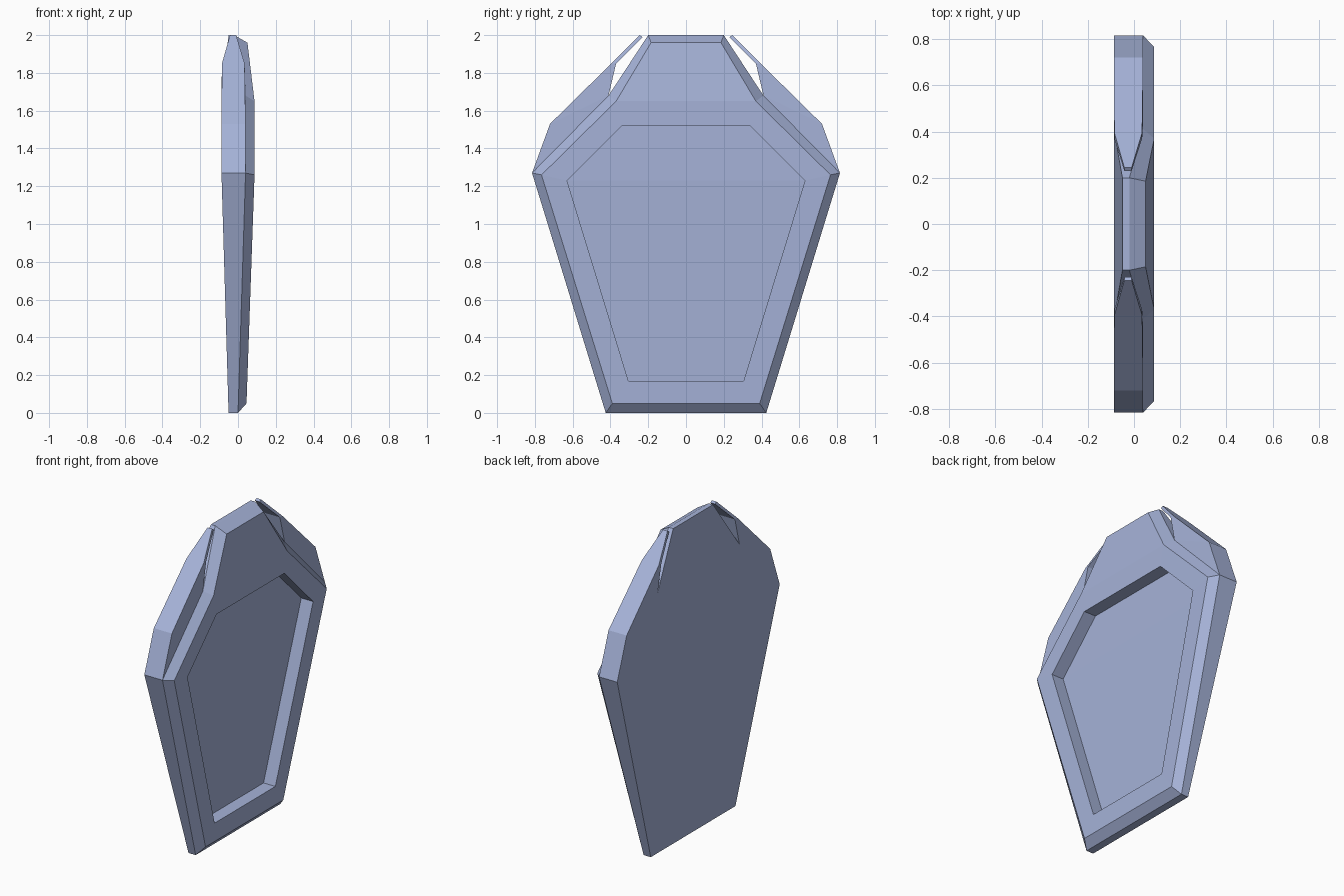
import bpy
import bmesh

if "Cube" in bpy.data.objects:
    bpy.data.objects.remove(bpy.data.objects["Cube"])

steel = bpy.data.materials.new("blue grey steel")
steel.diffuse_color = (0.38, 0.45, 0.69, 1)
steel.use_nodes = True
steel.node_tree.nodes["Principled BSDF"].inputs["Base Color"].default_value = steel.diffuse_color


def build(name, verts, faces):
    """Make a flat-shaded object from points and face index loops."""
    mesh = bpy.data.meshes.new(name)
    mesh.from_pydata(verts, [], faces)
    bm = bmesh.new()
    bm.from_mesh(mesh)
    bmesh.ops.remove_doubles(bm, verts=bm.verts, dist=1e-5)
    bmesh.ops.recalc_face_normals(bm, faces=bm.faces)
    bm.to_mesh(mesh)
    bm.free()
    mesh.materials.append(steel)
    obj = bpy.data.objects.new(name, mesh)
    bpy.context.collection.objects.link(obj)
    return obj


# Half profiles (x, y, z) from bottom to top, one per ring of the shield
back = [(-.05, .425, 0), (-.0875, .815, 1.27), (-.0875, .41, 1.68), (-.05, .20, 2)]
edge = [(0, .425, 0), (.04, .815, 1.27), (.04, .41, 1.68), (-.02, .20, 2)]
face = [(.045, .39, .05), (.0875, .765, 1.26), (.0875, .37, 1.65), (.05, .185, 1.96)]
rim = [(.049, .305, .17), (.0865, .63, 1.23), (.0875, .34, 1.52)]
floor = [(x - .083, y, z) for x, y, z in rim]

verts, faces = [], []


def quad(*pts):
    faces.append(range(len(verts), len(verts) + len(pts)))
    verts.extend(pts)


def flip(p):
    return (p[0], -p[1], p[2])


def across(p, q):
    """Face spanning the width between two mirrored levels."""
    quad(p, q, flip(q), flip(p))


def band(a, b, steps):
    """Strip joining two rings, on both sides."""
    for i in steps:
        pts = (a[i], a[i + 1], b[i + 1], b[i])
        quad(*pts)
        quad(*[flip(p) for p in pts])


# Shield body: back, rim wall, bevel, front border, recessed panel
for i in range(3):
    across(back[i], back[i + 1])
band(back, edge, (0, 2))          # the upper shoulders join the wings
band(edge, face, range(3))
band(face, rim, range(2))
band(rim, floor, range(2))
for a, b in ((back, edge), (edge, face), (face, rim), (rim, floor)):
    across(a[0], b[0])
across(back[3], edge[3])
across(edge[3], face[3])
across(face[3], face[2])
across(face[2], rim[2])
across(rim[2], floor[2])
across(floor[0], floor[1])
across(floor[1], floor[2])
build("shield_body", verts, faces)

# Shoulder wings with pointed tips: y, z, back x, front x
wing = [(.815, 1.27, -.0875, .04), (.72, 1.53, -.0875, .04),
        (.395, 1.85, -.085, .035), (.245, 2.0, -.042, -.01),
        (.23, 1.99, -.042, -.01), (.37, 1.85, -.085, .035),
        (.41, 1.68, -.0875, .04)]
n = len(wing)
for side, name in ((1, "right_wing"), (-1, "left_wing")):
    pts = [(b, side * y, z) for y, z, b, f in wing] + [(f, side * y, z) for y, z, b, f in wing]
    caps = [(0, 1, 6), (1, 2, 5, 6), (2, 3, 4, 5)]
    polys = caps + [tuple(i + n for i in c) for c in caps]
    polys += [(i, i + 1, i + 1 + n, i + n) for i in range(n - 1)]
    build(name, pts, polys)
